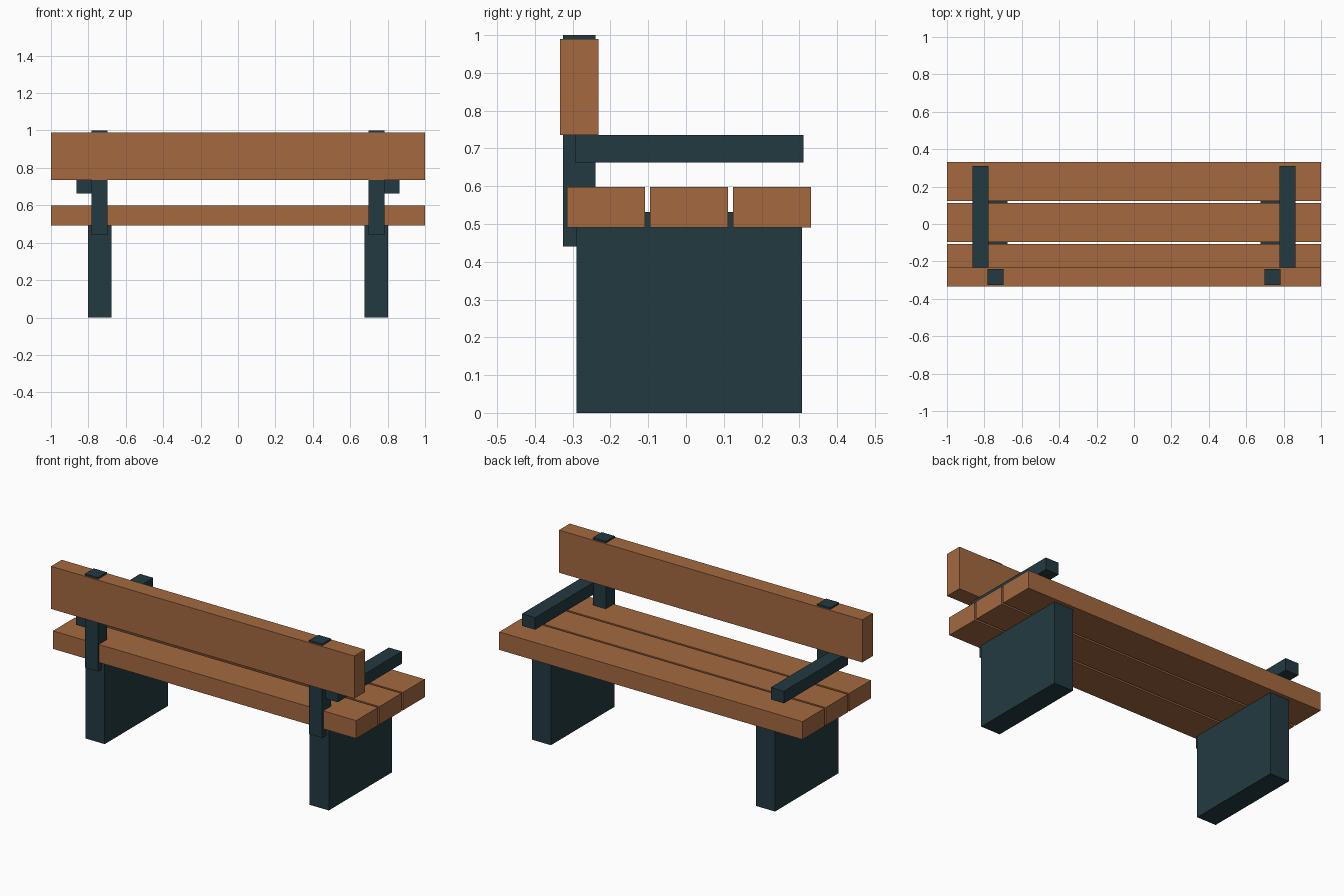
import bpy, bmesh
from mathutils import Vector

if "Cube" in bpy.data.objects:
    bpy.data.objects.remove(bpy.data.objects["Cube"])


def material(name, color):
    m = bpy.data.materials.new(name)
    m.diffuse_color = (*color, 1.0)
    m.use_nodes = True
    m.node_tree.nodes["Principled BSDF"].inputs["Base Color"].default_value = m.diffuse_color
    return m


WOOD = material("warm wood", (0.371, 0.141, 0.051))
IRON = material("dark teal", (0.016, 0.042, 0.051))


def box(name, x, y, z, mat):
    """Box from (min, max) ranges on each axis."""
    bm = bmesh.new()
    bmesh.ops.create_cube(bm, size=1.0)
    lo, hi = Vector((x[0], y[0], z[0])), Vector((x[1], y[1], z[1]))
    for v in bm.verts:
        v.co = Vector([(lo[i] + hi[i]) / 2 + v.co[i] * (hi[i] - lo[i]) for i in range(3)])
    me = bpy.data.meshes.new(name)
    bm.to_mesh(me)
    bm.free()
    me.materials.append(mat)
    ob = bpy.data.objects.new(name, me)
    bpy.context.collection.objects.link(ob)


def pair(name, x, y, z, mat):
    """Matching boxes on the right and left."""
    box("right_" + name, x, y, z, mat)
    box("left_" + name, (-x[1], -x[0]), y, z, mat)


# Three seat slats with narrow gaps
for i in range(3):
    y0 = -0.315 + i * 0.2195
    box(f"seat_slat_{i + 1}", (-1, 1), (y0, y0 + 0.207), (0.491, 0.598), WOOD)

# Backrest plank
box("backrest", (-1, 1), (-0.333, -0.232), (0.736, 0.99), WOOD)

# Slab legs, backrest posts and armrests
pair("leg", (0.676, 0.802), (-0.29, 0.307), (0, 0.532), IRON)
pair("back_post", (0.697, 0.783), (-0.325, -0.24), (0.441, 1.0), IRON)
pair("armrest", (0.777, 0.864), (-0.294, 0.311), (0.663, 0.735), IRON)
